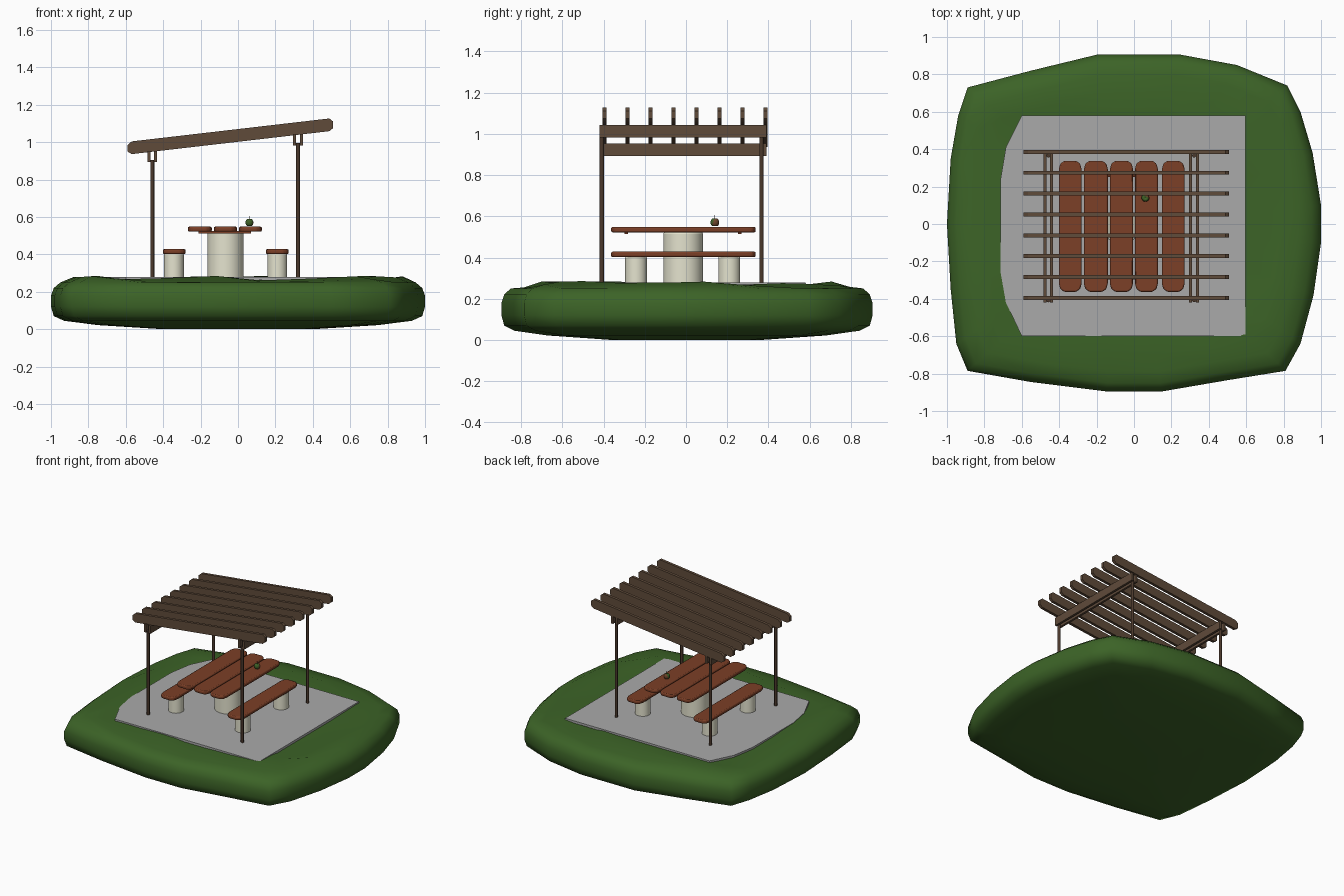
import bpy, bmesh, math, random
from mathutils import Vector

if "Cube" in bpy.data.objects:
    bpy.data.objects.remove(bpy.data.objects["Cube"])
random.seed(4)

def mat(name, rgb):
    m = bpy.data.materials.new(name)
    m.diffuse_color = (*rgb, 1)
    m.use_nodes = True
    m.node_tree.nodes["Principled BSDF"].inputs["Base Color"].default_value = m.diffuse_color
    return m

GRASS = mat("grass green", (0.045, 0.125, 0.02))
SLAB = mat("concrete grey", (0.40, 0.40, 0.40))
PLANK = mat("red brown wood", (0.20, 0.05, 0.02))
ROOF = mat("roof brown wood", (0.115, 0.07, 0.042))
POST = mat("dark post wood", (0.07, 0.04, 0.025))
STONE = mat("cream stone", (0.78, 0.77, 0.62))
LEAF = mat("fruit green", (0.05, 0.12, 0.02))
RUSSET = mat("fruit russet", (0.16, 0.06, 0.025))

def finish(bm, name, *mats, smooth=None, bevel=0, seg=2):
    bmesh.ops.recalc_face_normals(bm, faces=bm.faces)
    me = bpy.data.meshes.new(name)
    bm.to_mesh(me)
    bm.free()
    ob = bpy.data.objects.new(name, me)
    bpy.context.collection.objects.link(ob)
    for m in mats:
        me.materials.append(m)
    if bevel:
        b = ob.modifiers.new("bevel", 'BEVEL')
        b.width, b.segments, b.limit_method = bevel, seg, 'ANGLE'
    if smooth:
        bpy.ops.object.select_all(action='DESELECT')
        ob.select_set(True)
        bpy.context.view_layer.objects.active = ob
        bpy.ops.object.shade_smooth_by_angle(angle=math.radians(smooth))
    return ob

def prism(name, pts, depth, m, **kw):
    """Extrude a closed outline of 3D points along a vector."""
    bm = bmesh.new()
    f = bm.faces.new([bm.verts.new(p) for p in pts])
    g = bmesh.ops.extrude_face_region(bm, geom=[f])
    bmesh.ops.translate(bm, vec=depth, verts=[v for v in g['geom'] if isinstance(v, bmesh.types.BMVert)])
    return finish(bm, name, m, **kw)

def box(name, x0, x1, y0, y1, z0, z1, m, **kw):
    return prism(name, [(x0, y0, z0), (x1, y0, z0), (x1, y1, z0), (x0, y1, z0)], (0, 0, z1 - z0), m, **kw)

def cylinder(name, x, y, r, z0, z1, m, n=32, bevel=0):
    pts = [(x + r * math.cos(2 * math.pi * i / n), y + r * math.sin(2 * math.pi * i / n), z0) for i in range(n)]
    return prism(name, pts, (0, 0, z1 - z0), m, smooth=40, bevel=bevel)

# grass island: rings of one outline, scaled inward at the top and bottom
outline = [(-.2, .905), (.25, .905), (.55, .85), (.82, .74), (.89, .6), (.955, .38), (1, .1), (1, -.1), (.96, -.38),
           (.89, -.64), (.81, -.785), (.5, -.835), (.15, -.895), (-.15, -.895), (-.55, -.845), (-.89, -.785),
           (-.95, -.64), (-.98, -.35), (-1, 0), (-.98, .35), (-.94, .58), (-.89, .73), (-.55, .82)]
rings = [(.4, .0), (.75, .022), (.93, .045), (.985, .07), (1, .12), (1, .18), (.985, .22), (.95, .25),
         (.88, .264), (.78, .266), (.6, .26), (.3, .26)]
bm = bmesh.new()
loops = []
for s, z in rings:
    ring = []
    for x, y in outline:
        px, py, pz = x * s, y * s, z
        on_slab = -.74 < px < .62 and -.63 < py < .61
        if s in (.88, .78) and not on_slab:
            pz += random.uniform(-.016, .022)          # uneven turf
        ring.append(bm.verts.new((px, py, pz)))
    loops.append(ring)
n = len(outline)
for a, b in zip(loops, loops[1:]):
    for i in range(n):
        bm.faces.new((a[i], a[(i + 1) % n], b[(i + 1) % n], b[i]))
bm.faces.new(loops[0])
bm.faces.new(loops[-1])
finish(bm, "grass_ground", GRASS, smooth=60)

# paved slab with a curved left side
prism("paved_slab", [(x, y, .262) for x, y in ((-.6, .58), (.595, .58), (.595, -.6), (-.6, -.6), (-.685, -.42),
      (-.715, -.25), (-.715, .23), (-.685, .41))], (0, 0, .017), SLAB)

# planks with clipped corners: three for the table, two benches
def plank(name, x0, x1, z0, z1):
    y0, y1, cx, cy = -.363, .338, .022, .045
    pts = [(x0, y0 + cy), (x0 + .008, y0 + .015), (x0 + cx + .008, y0), (x1 - cx - .008, y0), (x1 - .008, y0 + .015),
           (x1, y0 + cy), (x1, y1 - cy), (x1 - .008, y1 - .015), (x1 - cx - .008, y1), (x0 + cx + .008, y1),
           (x0 + .008, y1 - .015), (x0, y1 - cy)]
    prism(name, [(x, y, z0) for x, y in pts], (0, 0, z1 - z0), PLANK, smooth=40, bevel=.007)

for i, (x0, x1) in enumerate(((-.268, -.14), (-.129, -.005), (.005, .128))):
    plank(f"table_plank_{i + 1}", x0, x1, .522, .548)
plank("left_bench_seat", -.402, -.28, .402, .428)
plank("right_bench_seat", .149, .271, .402, .428)
for y in (-.29, .26):
    box("table_batten", -.21, .07, y - .008, y + .008, .513, .526, PLANK)

# stone supports
cylinder("table_pedestal", -.067, -.014, .096, .27, .523, STONE, 40, .008)
for x in (-.343, .21):
    for y in (-.242, .21):
        cylinder("bench_leg", x, y, .053, .27, .404, STONE, 32, .006)

# posts, each clasped by a pair of beams
for x, zb in ((-.458, .893), (.321, .983)):
    for y in (-.408, .366):
        cylinder("roof_post", x, y, .0105, .265, zb + .012, POST, 12)
    for s in (-1, 1):
        box("roof_beam", x + s * .018 - .008, x + s * .018 + .008, -.42, .39, zb, zb + .06, ROOF)

# sloping rafters with clipped ends
slope = .116
def along(x, h):
    return x, .936 + h + slope * (x + .57)
profile = [along(-.59, .016), along(-.568, 0), along(.488, 0), along(.508, .014),
           along(.508, .05), along(.488, .068), along(-.568, .068), along(-.59, .052)]
for i in range(8):
    y = -.395 + i * .1115
    prism("rafter", [(x, y - .0105, z) for x, z in profile], (0, .021, 0), ROOF)

# two-coloured fruit with a stalk, resting on the table
bm = bmesh.new()
bmesh.ops.create_uvsphere(bm, u_segments=20, v_segments=14, radius=.021)
for v in bm.verts:
    v.co.z *= 1.1
    r = v.co.xy.length
    v.co.z -= .009 * math.copysign(1, v.co.z) * max(0, 1 - r / .013)   # dimples at both ends
for f in bm.faces:
    c = f.calc_center_median()
    f.material_index = 1 if c.x * .6 + c.y - c.z * .4 > .002 else 0
bmesh.ops.translate(bm, vec=(.061, .14, .57), verts=bm.verts)
finish(bm, "fruit", LEAF, RUSSET, smooth=60)
cylinder("fruit_stalk", .061, .14, .0015, .58, .606, POST, 6)
